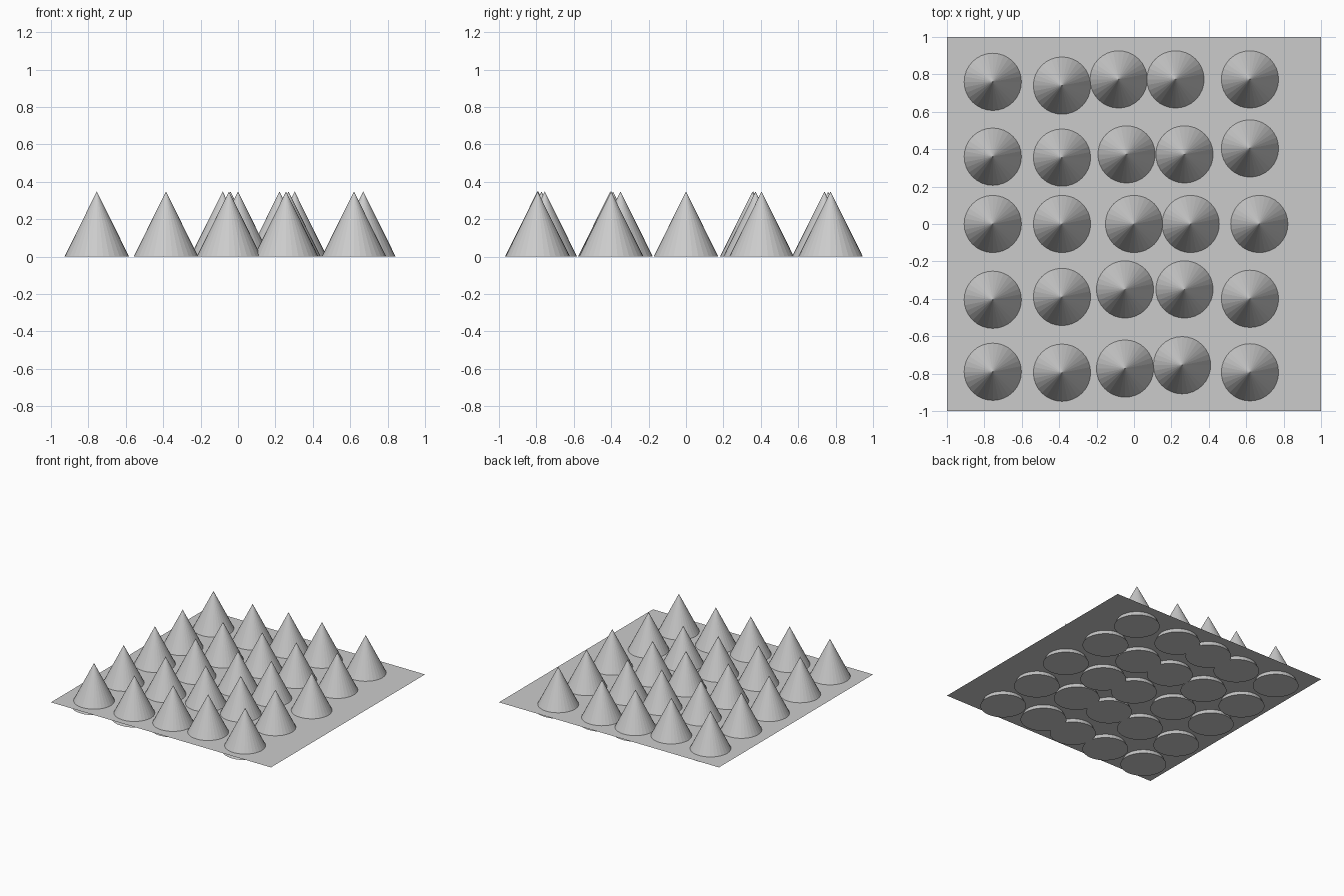
import bpy
import bmesh
from mathutils import Matrix

if "Cube" in bpy.data.objects:
    bpy.data.objects.remove(bpy.data.objects["Cube"])

RADIUS, HEIGHT, SHEET_Z = 0.173, 0.348, 0.04

grey = bpy.data.materials.new("light grey")
grey.diffuse_color = (0.6, 0.6, 0.6, 1)
grey.use_nodes = True
grey.node_tree.nodes["Principled BSDF"].inputs["Base Color"].default_value = grey.diffuse_color


def finish(name, bm, location):
    mesh = bpy.data.meshes.new(name)
    bm.to_mesh(mesh)
    bm.free()
    mesh.materials.append(grey)
    obj = bpy.data.objects.new(name, mesh)
    obj.location = location
    bpy.context.collection.objects.link(obj)
    return obj


# thin flat sheet that the spikes poke through
bm = bmesh.new()
bmesh.ops.create_grid(bm, x_segments=1, y_segments=1, size=1.0)
finish("base_sheet", bm, (0, 0, SHEET_Z))

# spike centres, column by column from left to right
columns = [
    [(-0.755, 0.76), (-0.755, 0.36), (-0.755, 0), (-0.755, -0.405), (-0.755, -0.79)],
    [(-0.385, 0.74), (-0.385, 0.355), (-0.385, 0), (-0.385, -0.39), (-0.385, -0.795)],
    [(-0.082, 0.773), (-0.04, 0.372), (0, 0), (-0.048, -0.35), (-0.048, -0.773)],
    [(0.222, 0.773), (0.27, 0.372), (0.303, 0), (0.27, -0.35), (0.257, -0.755)],
    [(0.62, 0.773), (0.62, 0.404), (0.67, 0), (0.62, -0.4), (0.62, -0.793)],
]

# flat-faced cones with closed bases
for c, column in enumerate(columns, 1):
    for r, (x, y) in enumerate(column, 1):
        bm = bmesh.new()
        bmesh.ops.create_cone(bm, cap_ends=True, segments=32, radius1=RADIUS,
                              radius2=0, depth=HEIGHT,
                              matrix=Matrix.Translation((0, 0, HEIGHT / 2)))
        bmesh.ops.remove_doubles(bm, verts=bm.verts, dist=1e-5)
        finish(f"spike_column{c}_row{r}", bm, (x, y, 0))
